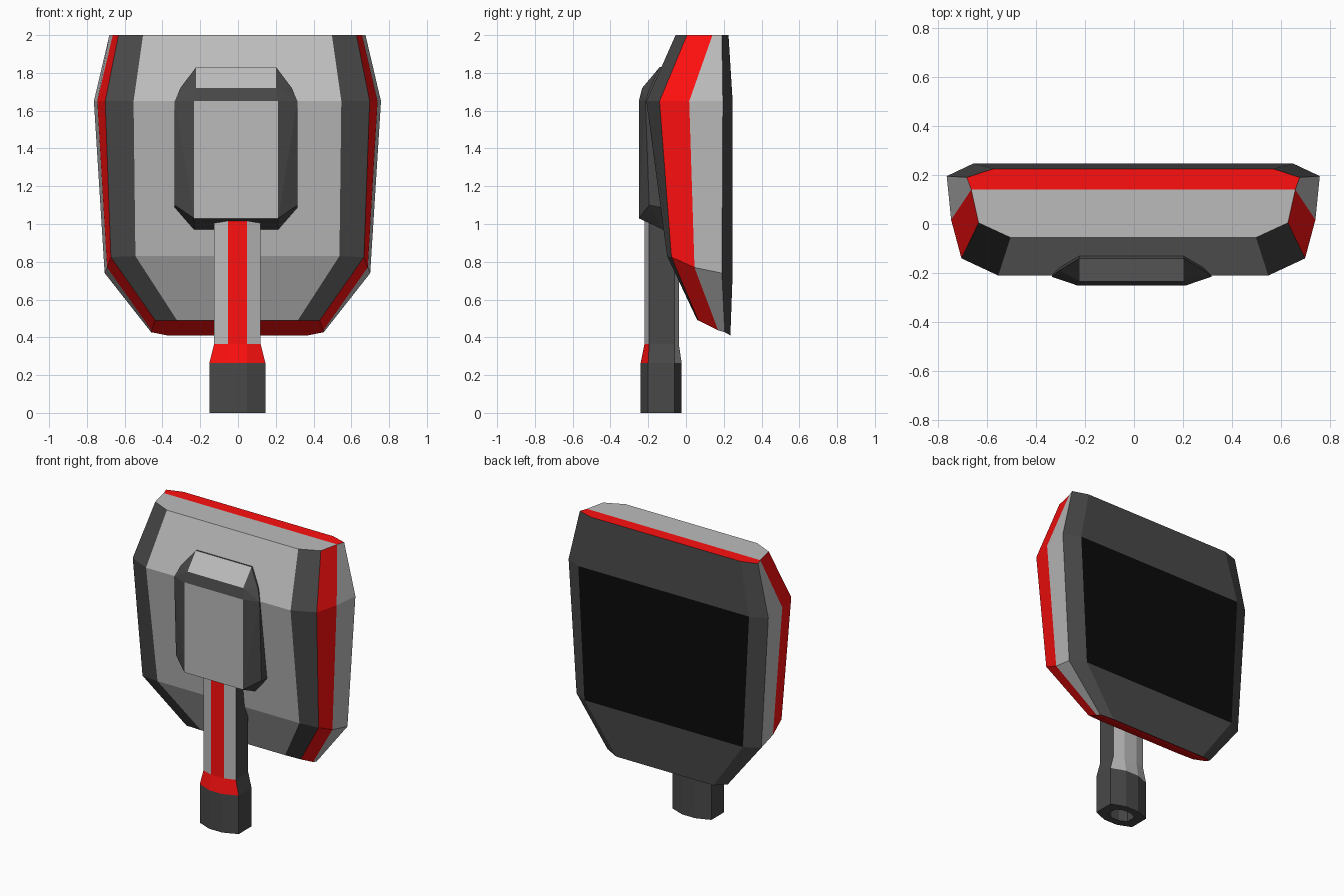
import bpy, bmesh

if "Cube" in bpy.data.objects:
    bpy.data.objects.remove(bpy.data.objects["Cube"])


def material(name, rgb):
    m = bpy.data.materials.new(name)
    m.diffuse_color = (*rgb, 1)
    m.use_nodes = True
    m.node_tree.nodes["Principled BSDF"].inputs["Base Color"].default_value = m.diffuse_color
    return m


GREY, DARK, RED, BLACK = range(4)
MATS = [material("light_grey", (0.5, 0.5, 0.5)), material("dark_grey", (0.065, 0.065, 0.065)),
        material("red", (1.0, 0.005, 0.005)), material("black", (0.003, 0.003, 0.003))]


def finish(name, bm, x=0.0):
    bmesh.ops.recalc_face_normals(bm, faces=bm.faces)
    mesh = bpy.data.meshes.new(name)
    bm.to_mesh(mesh)
    bm.free()
    for m in MATS:
        mesh.materials.append(m)
    ob = bpy.data.objects.new(name, mesh)
    ob.location.x = x
    bpy.context.collection.objects.link(ob)
    return ob


def mirrored(half):
    """Close a half outline (x > 0) into a ring symmetric in x."""
    return half + [(-x, y, z) for x, y, z in reversed(half)]


def loft(bm, rings, colour):
    """Join rings with quads; colour(layer, side) picks the material."""
    loops = [[bm.verts.new(p) for p in r] for r in rings]
    n = len(loops[0])
    for k, (a, b) in enumerate(zip(loops, loops[1:])):
        for i in range(n):
            j = (i + 1) % n
            bm.faces.new((a[i], a[j], b[j], b[i])).material_index = colour(k, i)
    return loops


# Housing: half outlines from the front panel to the screen, top to bottom
outlines = [
    [(0.50, -0.055, 2.0), (0.55, -0.21, 1.65), (0.54, -0.10, 0.83), (0.32, 0.06, 0.49)],
    [(0.63, 0.005, 2.0), (0.70, -0.14, 1.65), (0.67, -0.077, 0.825), (0.435, 0.065, 0.49)],
    [(0.66, 0.14, 2.0), (0.742, 0.017, 1.65), (0.69, 0.045, 0.77), (0.455, 0.17, 0.437)],
    [(0.678, 0.19, 2.0), (0.76, 0.195, 1.65), (0.703, 0.19, 0.74), (0.457, 0.205, 0.427)],
    [(0.57, 0.225, 2.0), (0.65, 0.247, 1.65), (0.603, 0.247, 0.74), (0.37, 0.235, 0.41)],
]


def housing_colour(layer, side):
    if side == 3:                                   # underside
        return RED
    if side == 7:                                   # top
        return (GREY, GREY, RED, RED)[layer]
    return (DARK, RED, GREY, DARK)[layer]


bm = bmesh.new()
loops = loft(bm, [mirrored(o) for o in outlines], housing_colour)
for ring, colours in ((loops[0], (GREY, GREY, GREY)), (loops[-1], (DARK, BLACK, DARK))):
    for i, c in enumerate(colours):
        bm.faces.new((ring[i], ring[i + 1], ring[6 - i], ring[7 - i])).material_index = c
finish("screen_housing", bm, -0.003)

# Mount block: chamfered hull on the front panel
half = [(0.222, -0.25, 1.03), (0.222, -0.25, 1.65), (0.212, -0.232, 1.72), (0.212, -0.14, 1.83),
        (0.325, -0.195, 1.10), (0.325, -0.215, 1.65), (0.295, -0.19, 1.72),
        (0.222, -0.12, 0.97), (0.325, -0.12, 1.085),
        (0.222, -0.05, 0.97), (0.325, -0.05, 1.085), (0.325, -0.05, 1.65), (0.212, -0.05, 1.83)]
bm = bmesh.new()
for p in mirrored(half):
    bm.verts.new(p)
hull = bmesh.ops.convex_hull(bm, input=bm.verts)
bmesh.ops.delete(bm, geom=[v for v in bm.verts if not v.link_faces], context='VERTS')
bm.normal_update()
for f in bm.faces:
    n = f.normal
    flat = abs(n.x) < 0.02 and (n.y < -0.99 or (0.45 < n.z < 0.85 and n.y < 0))
    f.material_index = GREY if flat else DARK
finish("mount_block", bm, -0.01)


# Stand: eight-sided foot with a socket, red collar and striped post
def section(z, wide, narrow, front, front_side, back_side, back):
    return mirrored([(narrow, front, z), (wide, front_side, z),
                     (wide, back_side, z), (narrow, back, z)])


foot = (0.148, 0.05, -0.24, -0.20, -0.06, -0.023)
post = (0.123, 0.05, -0.22, -0.195, -0.06, -0.038)
hole = (0.08, 0.03, -0.19, -0.165, -0.095, -0.07)
rings = [section(0.10, *hole), section(0, *hole), section(0, *foot), section(0.265, *foot),
         section(0.365, *post), section(1.05, *post)]


def stand_colour(layer, side):
    if layer < 3 or side in (1, 5):                 # foot and flanks
        return DARK
    if side in (2, 3, 4):                           # rear facets
        return GREY
    if layer == 3 or side == 7:                     # collar and front stripe
        return RED
    return GREY


bm = bmesh.new()
loops = loft(bm, rings, stand_colour)
for ring in (loops[0], loops[-1]):
    bm.faces.new(ring).material_index = DARK
finish("stand", bm, -0.003)
